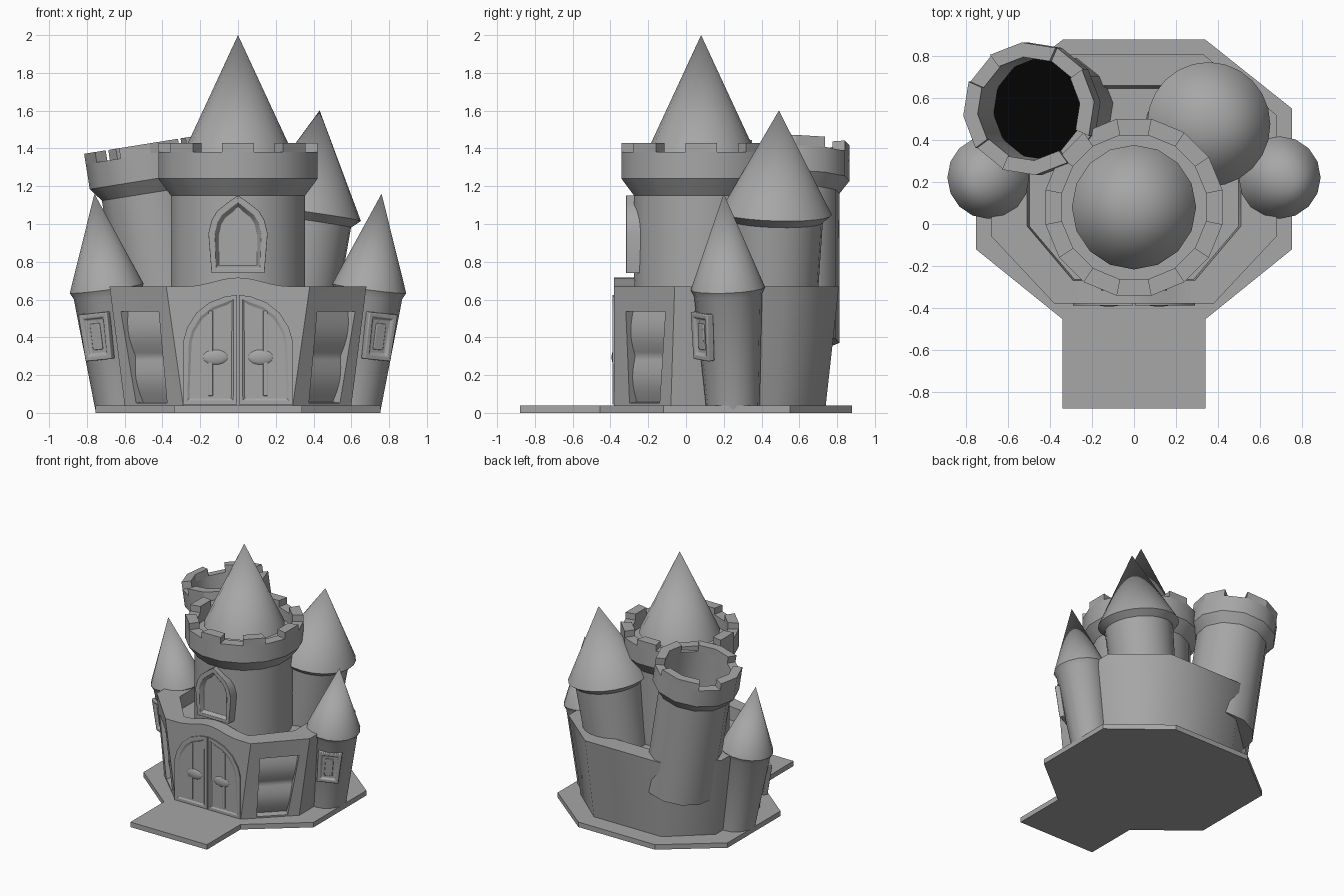
import bpy, bmesh, math
from mathutils import Matrix, Vector

if "Cube" in bpy.data.objects:
    bpy.data.objects.remove(bpy.data.objects["Cube"])


def material(name, v):
    m = bpy.data.materials.new(name)
    m.diffuse_color = (v, v, v, 1)
    m.use_nodes = True
    m.node_tree.nodes["Principled BSDF"].inputs["Base Color"].default_value = m.diffuse_color
    return m


STONE = material("stone_grey", 0.385)
DARK = material("shaft_black", 0.001)


def finish(name, bm, matrix=Matrix(), mat=STONE, angle=35, bevel=0):
    me = bpy.data.meshes.new(name)
    bm.to_mesh(me)
    bm.free()
    me.materials.append(mat)
    ob = bpy.data.objects.new(name, me)
    bpy.context.collection.objects.link(ob)
    ob.matrix_world = matrix
    if bevel:
        mod = ob.modifiers.new("soft_edges", 'BEVEL')
        mod.width, mod.segments, mod.angle_limit = bevel, 3, math.radians(30)
    bpy.ops.object.select_all(action='DESELECT')
    bpy.context.view_layer.objects.active = ob
    ob.select_set(True)
    bpy.ops.object.shade_smooth_by_angle(angle=math.radians(angle))
    return ob


def axis_frame(bottom, top):
    """Frame at bottom whose z axis points to top."""
    d = Vector(top) - Vector(bottom)
    q = Vector((0, 0, 1)).rotation_difference(d)
    return Matrix.Translation(bottom) @ q.to_matrix().to_4x4()


def polar(r, a, z):
    return (r * math.cos(a), r * math.sin(a), z)


def lathe(name, profile, n, matrix, turn=0.0, merlons=None, gaps=()):
    """Revolve (radius, height) pairs; merlons = (r_in, r_out, z0, z1)."""
    bm = bmesh.new()
    step = 2 * math.pi / n
    rings = []
    for r, z in profile:
        if r == 0:
            rings.append([bm.verts.new((0, 0, z))] * n)
        else:
            rings.append([bm.verts.new(polar(r, turn + i * step, z)) for i in range(n)])
    for lo, hi in zip(rings, rings[1:]):
        for i in range(n):
            j = (i + 1) % n
            bm.faces.new(list(dict.fromkeys((lo[i], lo[j], hi[j], hi[i]))))
    if merlons:
        r0, r1, z0, z1 = merlons
        for i in range(n):
            if i in gaps:
                continue
            a, b = turn + i * step, turn + (i + 1) * step
            v = [bm.verts.new(polar(r, t, z)) for z in (z0, z1)
                 for r, t in ((r0, a), (r1, a), (r1, b), (r0, b))]
            for k in range(4):
                # no inner wall between two joined merlon sectors
                if (k == 1 and (i + 1) % n not in gaps) or (k == 3 and (i - 1) % n not in gaps):
                    continue
                m = (k + 1) % 4
                bm.faces.new((v[k], v[m], v[m + 4], v[k + 4]))
            bm.faces.new(v[4:])
            if (i - 1) % n in gaps:
                bm.faces.new((v[0], v[1], v[5], v[4])) if not bm.faces.get(
                    (v[0], v[1], v[5], v[4])) else None
            if (i + 1) % n not in gaps:
                outer = (v[1], v[2], v[6], v[5])
                if not bm.faces.get(outer):
                    bm.faces.new(outer)
            if (i - 1) % n not in gaps:
                inner_side = (v[3], v[0], v[4], v[7])
                if not bm.faces.get(inner_side):
                    bm.faces.new(inner_side)
    return finish(name, bm, matrix)


def prism(name, pts, depth, matrix=Matrix(), rim=0, slope=0.012, sink=0, bevel=0):
    """Extrude a counter-clockwise outline along z; optional sunk panel."""
    bm = bmesh.new()
    lo = [bm.verts.new((x, y, 0)) for x, y in pts]
    hi = [bm.verts.new((x, y, depth)) for x, y in pts]
    n = len(pts)
    for i in range(n):
        j = (i + 1) % n
        bm.faces.new((lo[i], lo[j], hi[j], hi[i]))
    bm.faces.new(lo[::-1])
    front = bm.faces.new(hi)
    if rim:
        bm.normal_update()
        bmesh.ops.inset_region(bm, faces=[front], thickness=rim)
        bmesh.ops.inset_region(bm, faces=[front], thickness=slope)
        for v in front.verts:
            v.co.z -= sink
    return finish(name, bm, matrix, angle=25, bevel=bevel)


UPRIGHT = Matrix.Rotation(math.pi / 2, 4, 'X')   # local z -> front
mirror = lambda half: half + [(-x, y) for x, y in reversed(half)]

# Ground slab with the entrance path
right_edge = [(0.34, -0.88), (0.34, -0.455), (0.755, -0.12), (0.755, 0.55), (0.34, 0.88)]
prism("ground_slab", mirror(right_edge), 0.04)

# Flared octagonal wall with two recessed diagonal bays
outer_top = mirror([(0.38, -0.38), (0.68, -0.06), (0.68, 0.52), (0.33, 0.81)])
outer_low = mirror([(0.29, -0.38), (0.60, -0.08), (0.60, 0.48), (0.30, 0.74)])
inner = mirror([(0.29, -0.27), (0.51, -0.01), (0.51, 0.45), (0.25, 0.66)])
Z0, Z1, ZF = 0.04, 0.67, 0.57
bm = bmesh.new()


def quad(*pts):
    bm.faces.new([bm.verts.new(p) for p in pts])


for i in range(8):
    j = (i + 1) % 8
    a, b = (Vector((*outer_low[k], Z0)) for k in (i, j))
    d, c = (Vector((*outer_top[k], Z1)) for k in (i, j))
    ni, nj = (Vector((*inner[k], Z1)) for k in (i, j))
    fi, fj = (Vector((inner[k][0] * 0.98, inner[k][1] * 0.98, ZF)) for k in (i, j))
    quad(d, c, nj, ni)
    quad(ni, nj, fj, fi)
    if i not in (0, 6):
        quad(a, b, c, d)
        continue
    inward = (b - a).cross(d - a).normalized() * -1
    ts = (0, 0.02, 0.79, 1)

    def at(col, t, depth=0.0):
        """Point on the facet; columns 1 and 2 are the slanted bay sides."""
        h = min(max((t - ts[1]) / (ts[2] - ts[1]), 0), 1)
        us = (0, 0.27 - 0.075 * h, 0.80 + 0.057 * h, 1)
        u = us[col] if i == 0 else 1 - us[3 - col]
        return a.lerp(b, u).lerp(d.lerp(c, u), t) + inward * depth

    for p in range(3):
        for q in range(3):
            if (p, q) != (1, 1):
                quad(at(p, ts[q]), at(p + 1, ts[q]), at(p + 1, ts[q + 1]), at(p, ts[q + 1]))
    corners = [(1, ts[1]), (2, ts[1]), (2, ts[2]), (1, ts[2])]
    for k in range(4):
        e, f = corners[k], corners[(k + 1) % 4]
        quad(at(*e), at(*f), at(*f, 0.055), at(*e, 0.055))
    # two gently bulging panels stacked inside the bay
    N = 24
    for k in range(N):
        s = [k / N, (k + 1) / N]
        t = [ts[1] + (ts[2] - ts[1]) * x for x in s]
        dep = [0.055 - 0.025 * abs(math.sin(2 * math.pi * x)) for x in s]
        quad(at(1, t[0], dep[0]), at(2, t[0], dep[0]), at(2, t[1], dep[1]), at(1, t[1], dep[1]))
quad(*[(x * 0.98, y * 0.98, ZF) for x, y in inner])
bmesh.ops.remove_doubles(bm, verts=bm.verts, dist=0.0005)
for e in bm.edges:   # crisp corners beside the gate, soft ones elsewhere
    if all(abs(v.co.y + 0.38) < 0.001 for v in e.verts):
        e.smooth = False
finish("castle_wall", bm, angle=55)

# Curved rise on top of the front wall
rise = [0.27 - 0.54 * k / 16 for k in range(17)]
rise = [(x, Z1 + 0.023 * (1 + math.cos(math.pi * x / 0.27))) for x in rise]
prism("wall_rise", rise, 0.11, Matrix.Translation((0, -0.27, 0)) @ UPRIGHT)

# Main tower with battlements and cone roof
centre = Matrix.Translation((0, 0.08, 0))
lathe("main_tower", [(0.362, 0.04), (0.362, 1.15), (0.43, 1.24), (0.43, 1.38),
                     (0.35, 1.38), (0.35, 1.30), (0, 1.30)],
      16, centre, math.radians(11.25), (0.35, 0.43, 1.38, 1.43), range(0, 16, 2))
lathe("main_roof", [(0, 1.36), (0.297, 1.36), (0, 2.0)], 16, centre)

# Leaning open tower at the back left
lean = axis_frame((-0.335, 0.55, 0.375), (-0.503, 0.55, 1.425))
lathe("leaning_tower", [(0, 0), (0.264, 0), (0.264, 0.80), (0.318, 0.87), (0.318, 1.005),
                        (0.248, 1.005), (0.248, 0.57)],
      12, lean, math.radians(6), (0.248, 0.318, 1.005, 1.06), (1, 4, 7, 10))
bm = bmesh.new()
bmesh.ops.create_circle(bm, cap_ends=True, segments=24, radius=0.247)
finish("shaft_floor", bm, lean @ Matrix.Translation((0, 0, 0.58)), DARK)

# Leaning roofed tower at the back right
lathe("back_tower", [(0, 0.05), (0.215, 0.05), (0.25, 0.985), (0.297, 1.027), (0, 1.577)],
      24, axis_frame((0.215, 0.445, 0.04), (0.432, 0.492, 1.6)))

# Leaning side towers with framed windows
for side, s in (("left", -1), ("right", 1)):
    f = axis_frame((s * 0.61, 0.25, 0), (s * 0.76, 0.20, 1.16))
    lathe(side + "_tower", [(0, 0.03), (0.142, 0.03), (0.18, 0.63), (0.197, 0.665),
                            (0, 1.171)], 16, f)
    place = (f @ Matrix.Rotation(s * math.radians(30), 4, 'Z')
             @ Matrix.Translation((0, -0.145, 0.425)) @ UPRIGHT)
    prism(side + "_window", [(-0.08, -0.125), (0.08, -0.125), (0.088, 0.125), (-0.088, 0.125)],
          0.04, place, 0.035, 0.012, 0.015, 0.006)
    prism(side + "_window_pane", [(-0.03, -0.07), (0.03, -0.07), (0.03, 0.07),
                                  (-0.03, 0.07)], 0.033, place, bevel=0.005)

# Pointed window on the main tower
gothic = mirror([(0.14, 0.74), (0.157, 0.95), (0.14, 1.02), (0.11, 1.07), (0.06, 1.11),
                 (0.003, 1.15)])
prism("pointed_window", gothic, 0.077, Matrix.Translation((0, -0.24, 0)) @ UPRIGHT,
      0.034, 0.022, 0.03, 0.008)

# Arched double door with two tall panels per leaf and oval handles
leaf = [(0.004, 0.045), (0.29, 0.045), (0.29, 0.38), (0.27, 0.45), (0.22, 0.53),
        (0.15, 0.585), (0.07, 0.615), (0.004, 0.625)]
for side, s in (("left", -1), ("right", 1)):
    pts = leaf if s > 0 else [(-x, z) for x, z in reversed(leaf)]
    door = Matrix.Translation((0, -0.365, 0)) @ UPRIGHT
    prism(side + "_door", pts, 0.024, door, 0.03, 0.015, 0.007)
    x = s * 0.145
    prism(side + "_door_stile", [(x - 0.012, 0.09), (x + 0.012, 0.09), (x + 0.012, 0.54),
                                 (x - 0.012, 0.54)], 0.022, door, bevel=0.003)
    bm = bmesh.new()
    bmesh.ops.create_uvsphere(bm, u_segments=20, v_segments=12, radius=1)
    finish(side + "_handle", bm, Matrix.Translation((s * 0.12, -0.376, 0.295))
           @ Matrix.Diagonal((0.07, 0.018, 0.042, 1)))
